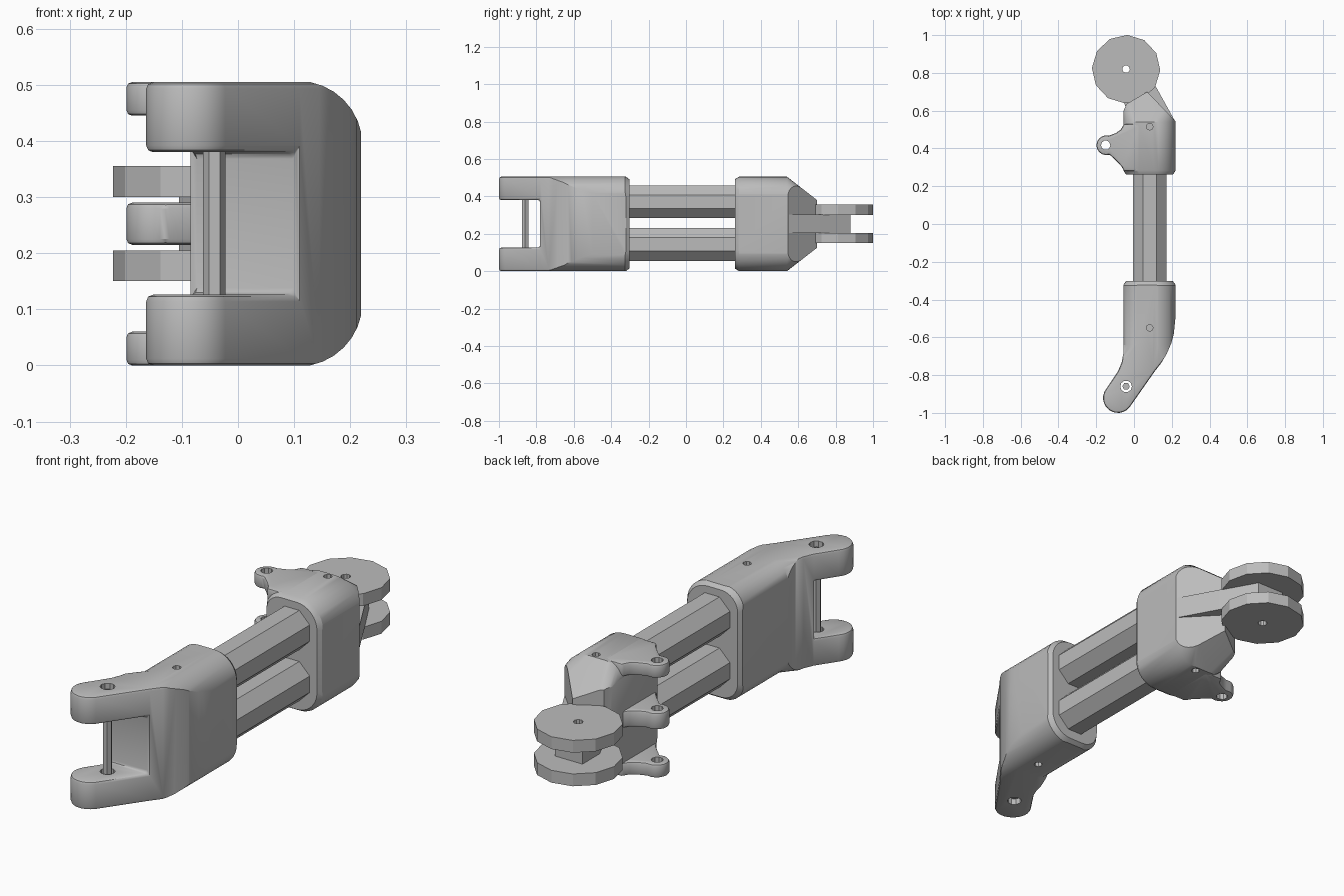
import bpy, bmesh
from math import sin, cos, radians, pi

cube = bpy.data.objects.get("Cube")
if cube:
    bpy.data.objects.remove(cube, do_unlink=True)

H = 0.505          # full height of the castings
MID = H / 2
TUBE_X = 0.083

grey = bpy.data.materials.new("plain grey")
grey.use_nodes = True
grey.diffuse_color = (0.5, 0.5, 0.5, 1)
grey.node_tree.nodes["Principled BSDF"].inputs["Base Color"].default_value = (0.5, 0.5, 0.5, 1)


def make(name, bm):
    bmesh.ops.recalc_face_normals(bm, faces=bm.faces)
    mesh = bpy.data.meshes.new(name)
    bm.to_mesh(mesh)
    bm.free()
    obj = bpy.data.objects.new(name, mesh)
    bpy.context.collection.objects.link(obj)
    mesh.materials.append(grey)
    return obj


def arc(cx, cy, r, a0, a1, n=8):
    angles = [radians(a0 + (a1 - a0) * i / n) for i in range(n + 1)]
    return [(cx + r * cos(a), cy + r * sin(a)) for a in angles]


def bridge(name, rings):
    """Skin a list of matching closed rings and cap both ends."""
    bm = bmesh.new()
    loops = [[bm.verts.new(p) for p in ring] for ring in rings]
    n = len(loops[0])
    for a, b in zip(loops, loops[1:]):
        for i in range(n):
            bm.faces.new((a[i], a[(i + 1) % n], b[(i + 1) % n], b[i]))
    bm.faces.new(loops[0])
    bm.faces.new(loops[-1])
    return make(name, bm)


def prism(name, pts, z0, z1):
    return bridge(name, [[(x, y, z) for x, y in pts] for z in (z0, z1)])


def rod(name, x, y, r, z0, z1, sides=10, turn=0):
    return prism(name, arc(x, y, r, turn, turn + 360, sides)[:-1], z0, z1)


def rounded_loft(name, sections):
    """Rounded rectangles along y: (y, x0, x1, z0, z1, left radius, right radius)."""
    rings = []
    for y, x0, x1, z0, z1, rl, rr in sections:
        pts = (arc(x1 - rr, z0 + rr, rr, -90, 0) + arc(x1 - rr, z1 - rr, rr, 0, 90)
               + arc(x0 + rl, z1 - rl, rl, 90, 180) + arc(x0 + rl, z0 + rl, rl, 180, 270))
        rings.append([(x, y, z) for x, z in pts])
    return bridge(name, rings)


def bake(obj):
    deps = bpy.context.evaluated_depsgraph_get()
    mesh = bpy.data.meshes.new_from_object(obj.evaluated_get(deps))
    obj.modifiers.clear()
    obj.data = mesh


def cut(obj, tool, operation="DIFFERENCE"):
    mod = obj.modifiers.new("cut", "BOOLEAN")
    mod.operation, mod.solver, mod.object = operation, "EXACT", tool
    bake(obj)
    bpy.data.objects.remove(tool, do_unlink=True)


def bevel(obj, width):
    mod = obj.modifiers.new("bevel", "BEVEL")
    mod.width, mod.segments, mod.limit_method = width, 2, "ANGLE"
    mod.angle_limit = radians(40)
    bake(obj)


def screw_holes(obj, y):
    for z in (0, H):
        cut(obj, rod("hole", TUBE_X, y, 0.018, z - 0.05, z + 0.05, 8))


# Front fork: bent plan outline, slot between the prongs, rounded casting
outline = ([(-0.055, -0.303), (0.219, -0.303), (0.219, -0.5), (0.211, -0.58),
            (0.198, -0.63), (0.174, -0.686), (0.145, -0.735), (0.11, -0.78)]
           + arc(-0.085, -0.921, 0.079, -38, -220, 12)
           + [(-0.085, -0.78), (-0.066, -0.735), (-0.057, -0.69), (-0.055, -0.64)])
fork = prism("front_fork", outline, 0, H)
slot = [(-0.4, -1.2), (0.4, -1.2), (0.4, -0.78), (-0.4, -0.78)]
cut(fork, prism("slot", slot, 0.126, 0.38))
bevel(fork, 0.012)
LO, HI = -0.002, H + 0.002
cut(fork, rounded_loft("fork_rounding", [
    (-1.1, -0.25, 0.222, LO, HI, 0.02, 0.115),
    (-0.9, -0.22, 0.222, LO, HI, 0.03, 0.115),
    (-0.64, -0.058, 0.222, LO, HI, 0.09, 0.115),
    (-0.325, -0.058, 0.222, LO, HI, 0.09, 0.115),
    (-0.302, -0.042, 0.206, 0.014, H - 0.014, 0.08, 0.1)]), "INTERSECT")
cut(fork, rod("pin_hole", -0.042, -0.86, 0.031, -0.1, 0.6))
screw_holes(fork, -0.55)

# Pin across the prongs
pin = rod("fork_pin", -0.042, -0.86, 0.02, 0.02, H - 0.02, 6)

# Twin octagonal tubes
for label, z in (("lower", 0.143), ("upper", 0.371)):
    ring = arc(TUBE_X, z, 0.095, 22.5, 382.5, 8)[:-1]
    bridge(label + "_tube", [[(x, y, h) for x, h in ring] for y in (-0.4, 0.35)])

# Rear body: pointed in plan, tapering toward the wheel arm
body = prism("rear_body", [(-0.055, 0.262), (0.219, 0.262), (0.219, 0.545), (0.07, 0.7),
                           (-0.04, 0.635), (-0.055, 0.6)], -0.1, 0.6)
cut(body, rounded_loft("body_rounding", [
    (0.261, -0.042, 0.206, 0.014, H - 0.014, 0.07, 0.1),
    (0.284, -0.057, 0.221, 0, H, 0.08, 0.115),
    (0.54, -0.057, 0.221, 0, H, 0.08, 0.115),
    (0.72, -0.08, 0.23, 0.14, H - 0.14, 0.03, 0.03)]), "INTERSECT")
screw_holes(body, 0.515)

# Three side lugs with eye holes
lug_outline = ([(0.04, 0.53), (-0.053, 0.53), (-0.07, 0.5), (-0.095, 0.482)]
               + arc(-0.147, 0.417, 0.052, 75, 290, 10)
               + [(-0.09, 0.33), (-0.066, 0.305), (-0.053, 0.28), (0.04, 0.28)])
for label, z0, z1 in (("lower", 0, 0.06), ("middle", 0.215, 0.29), ("upper", 0.445, H)):
    lug = prism(label + "_lug", lug_outline, z0, z1)
    bevel(lug, 0.01)
    cut(lug, rod("eye", -0.15, 0.417, 0.025, z0 - 0.1, z1 + 0.1))

# Wheel arm and the two faceted wheels
WX, WY = -0.042, 0.82
arm = prism("wheel_arm", [(0.1, 0.5), (0.217, 0.545), (0.12, 0.72), (0.03, 0.88),
                          (-0.105, 0.88), (-0.105, 0.76), (-0.035, 0.6)], 0.203, 0.302)
cut(arm, rod("axle_hole", WX, WY, 0.02, -0.1, 0.6))
for label, z in (("lower", 0.15), ("upper", 0.3)):
    wheel = rod(label + "_wheel", WX, WY, 0.181, z, z + 0.055, 12, 28)
    cut(wheel, rod("axle_hole", WX, WY, 0.02, z - 0.1, z + 0.2))

# Smooth shading with crisp edges on the cast parts
bpy.ops.object.select_all(action="DESELECT")
for obj in bpy.context.collection.objects:
    if obj.type == "MESH" and ("fork" in obj.name or "body" in obj.name or "lug" in obj.name):
        obj.select_set(True)
        bpy.context.view_layer.objects.active = obj
bpy.ops.object.shade_smooth_by_angle(angle=radians(32))
